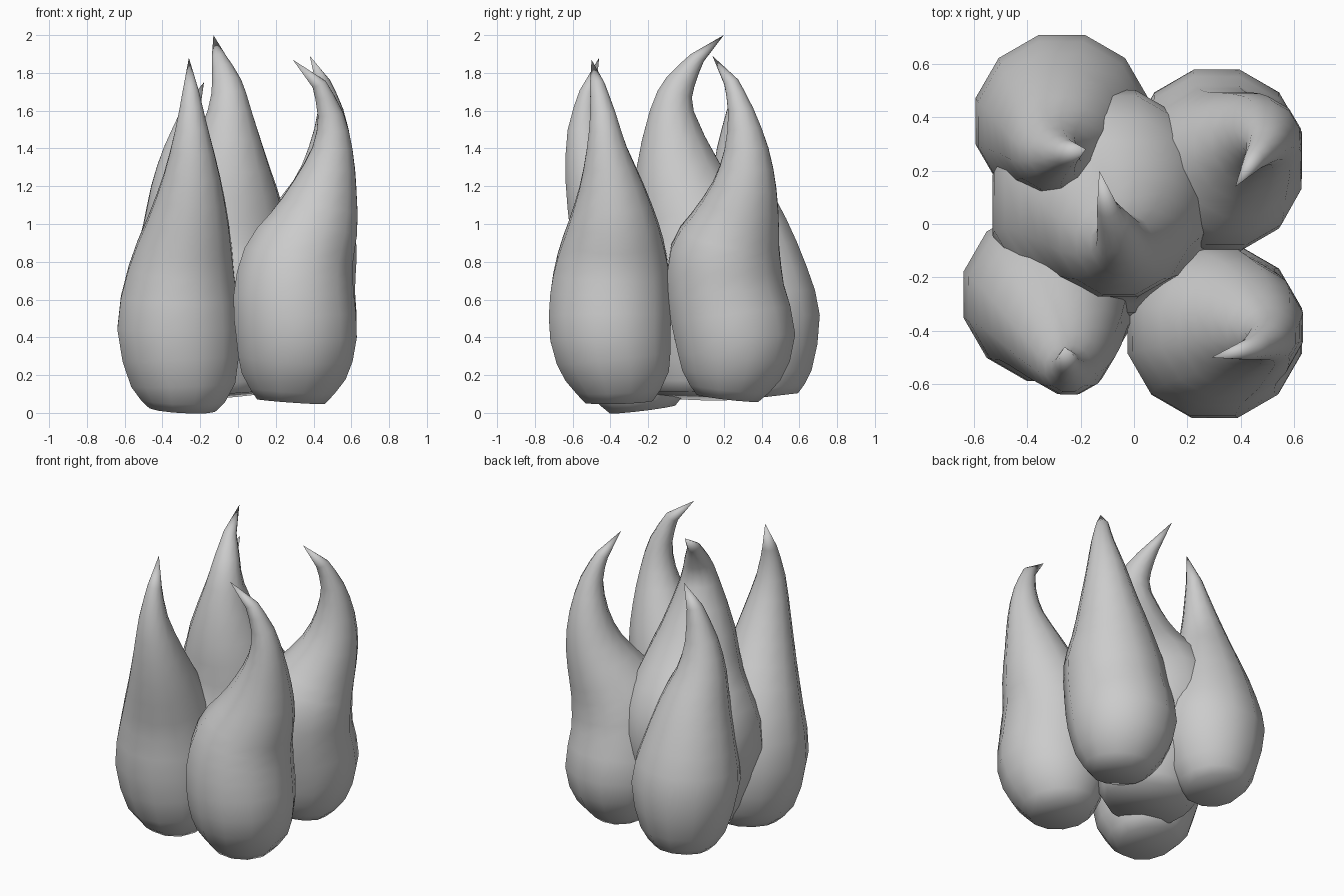
import bpy
import bmesh
import math
from mathutils import Vector

SIDES = 12

default_cube = bpy.data.objects.get("Cube")
if default_cube:
    bpy.data.objects.remove(default_cube, do_unlink=True)

# One plain grey for every flame
grey = bpy.data.materials.new("plain grey")
grey.use_nodes = True
colour = (0.6, 0.6, 0.6, 1)
grey.diffuse_color = colour
grey.node_tree.nodes["Principled BSDF"].inputs["Base Color"].default_value = colour


def refine(points):
    """Insert a smoothly interpolated point between each pair of stations."""
    result = []
    last = len(points) - 1
    for i in range(last):
        before, start = points[max(i - 1, 0)], points[i]
        end, after = points[i + 1], points[min(i + 2, last)]
        result += [start, (start + end) * 0.5625 - (before + after) * 0.0625]
    return result + [points[last]]


def add_ring(bm, centre, direction, radius):
    """Add a circle of vertices that leans partway along the spine direction."""
    normal = (direction.normalized() + Vector((0, 0, 0.6))).normalized()
    side = Vector((0, 1, 0)).cross(normal).normalized()
    front = normal.cross(side)
    ring = []
    for i in range(SIDES):
        angle = math.tau * (i + 0.5) / SIDES
        offset = side * math.cos(angle) + front * math.sin(angle)
        ring.append(bm.verts.new(centre + offset * radius))
    return ring


def build_flame(name, spine, tip):
    """Skin rings along a spine of (x, y, z, radius), closing in a point."""
    bm = bmesh.new()
    stations = refine([Vector(point) for point in spine])
    centres = [station.to_3d() for station in stations] + [Vector(tip)]
    rings = []
    for i, station in enumerate(stations):
        direction = centres[i + 1] - centres[max(i - 1, 0)]
        rings.append(add_ring(bm, centres[i], direction, station.w))

    # Flat base, side walls and pointed tip
    bm.faces.new(list(reversed(rings[0])))
    apex = bm.verts.new(tip)
    for i in range(SIDES):
        j = (i + 1) % SIDES
        for low, high in zip(rings, rings[1:]):
            bm.faces.new((low[i], low[j], high[j], high[i]))
        bm.faces.new((rings[-1][i], rings[-1][j], apex))
    bmesh.ops.recalc_face_normals(bm, faces=bm.faces)

    mesh = bpy.data.meshes.new(name)
    bm.to_mesh(mesh)
    bm.free()
    mesh.materials.append(grey)
    flame = bpy.data.objects.new(name, mesh)
    bpy.context.collection.objects.link(flame)

    # Smooth body with only the hard edges kept
    bpy.ops.object.select_all(action="DESELECT")
    flame.select_set(True)
    bpy.context.view_layer.objects.active = flame
    bpy.ops.object.shade_smooth_by_angle(angle=math.radians(60))


# Front flame on the model's right, leaning forward
build_flame("front_right_flame", [
    (-.295, -.23, .02, .18),
    (-.29, -.25, .15, .285),
    (-.315, -.265, .45, .335),
    (-.3, -.305, .75, .29),
    (-.265, -.4, 1, .225),
    (-.245, -.49, 1.25, .155),
    (-.245, -.54, 1.5, .09),
    (-.25, -.52, 1.7, .045),
], (-.26, -.46, 1.88))

# Front flame on the model's left, hooked inwards
build_flame("front_left_flame", [
    (.28, -.355, .06, .185),
    (.295, -.365, .2, .285),
    (.31, -.4, .4, .33),
    (.295, -.4, .62, .33),
    (.32, -.39, .82, .3),
    (.4, -.385, 1, .245),
    (.46, -.395, 1.2, .175),
    (.5, -.42, 1.4, .11),
    (.49, -.44, 1.58, .07),
    (.43, -.47, 1.74, .04),
], (.29, -.5, 1.87))

# Back flame on the model's left, hooked forwards
build_flame("back_left_flame", [
    (.3, .22, .08, .17),
    (.31, .24, .2, .27),
    (.31, .26, .4, .33),
    (.31, .21, .65, .32),
    (.34, .21, .85, .3),
    (.39, .26, 1, .245),
    (.46, .31, 1.2, .175),
    (.49, .32, 1.4, .12),
    (.49, .29, 1.6, .07),
    (.45, .24, 1.75, .04),
], (.38, .14, 1.89))

# Back flame on the model's right, the shortest
build_flame("back_right_flame", [
    (-.27, .43, .085, .17),
    (-.27, .41, .21, .265),
    (-.27, .385, .5, .335),
    (-.28, .36, .75, .29),
    (-.29, .32, 1, .22),
    (-.31, .28, 1.2, .155),
    (-.295, .26, 1.4, .1),
    (-.25, .265, 1.6, .05),
], (-.18, .28, 1.75))

# Tall centre flame, hooked backwards
build_flame("centre_flame", [
    (-.06, .04, .09, .25),
    (-.08, .05, .25, .34),
    (-.11, .07, .63, .435),
    (-.095, .09, .87, .405),
    (-.06, .02, 1.08, .31),
    (-.055, -.045, 1.3, .23),
    (-.045, -.075, 1.6, .12),
    (-.06, -.03, 1.75, .08),
    (-.1, .06, 1.88, .04),
], (-.13, .2, 2))
